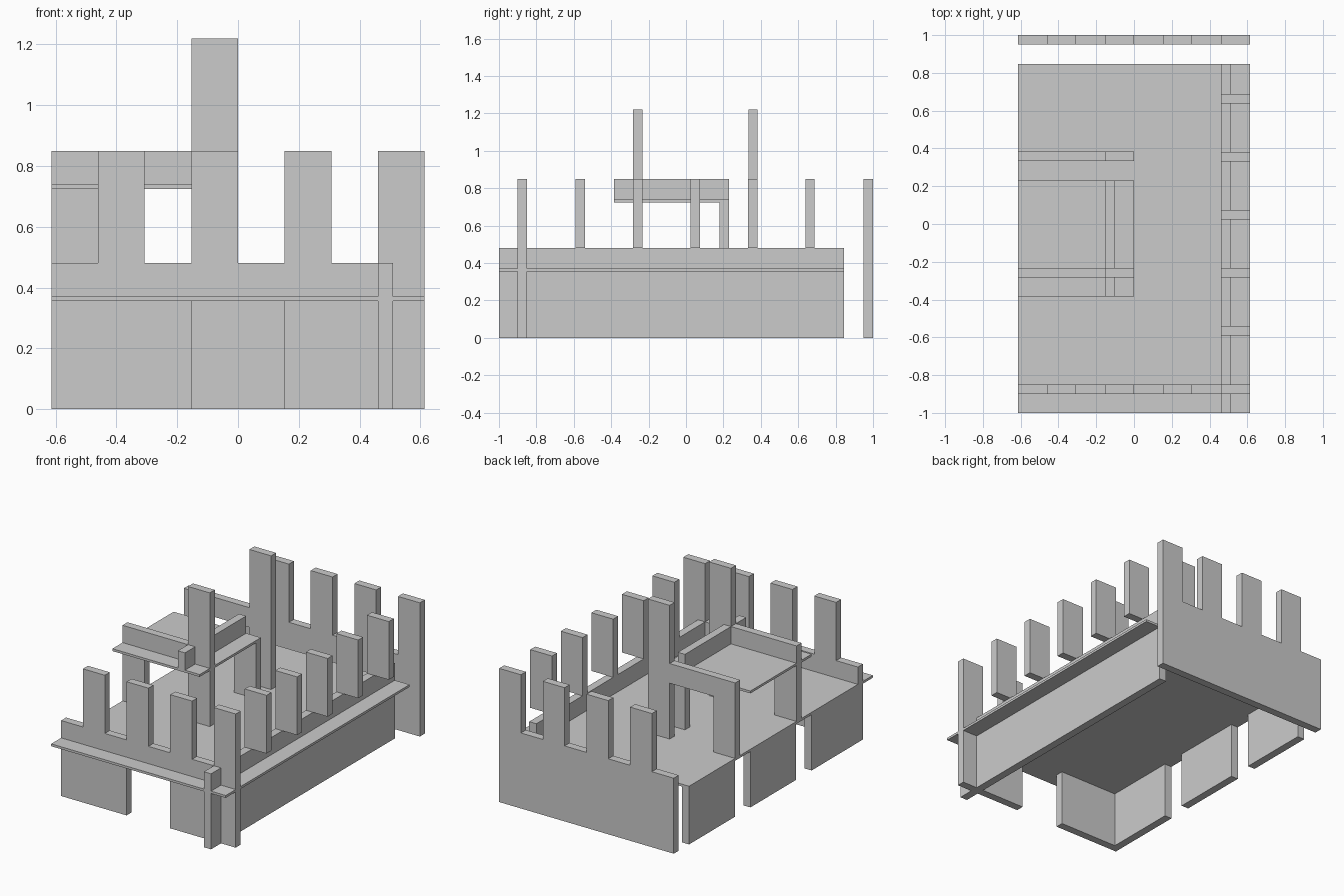
import bpy, bmesh
from mathutils import Vector

if "Cube" in bpy.data.objects:
    bpy.data.objects.remove(bpy.data.objects["Cube"])

U = 0.1535            # module width (one merlon)
W = 4 * U             # half width
T = 0.05              # panel thickness
LOW, HIGH, TALL = 0.48, 0.85, 1.22
F0, F1 = 0.355, 0.37  # main floor underside and top
D0, D1 = 0.725, 0.74  # deck underside and top


def box(name, x, y, z):
    v = [(a, b, c) for a in x for b in y for c in z]
    f = [(0, 1, 3, 2), (4, 6, 7, 5), (0, 4, 5, 1), (2, 3, 7, 6), (0, 2, 6, 4), (1, 5, 7, 3)]
    me = bpy.data.meshes.new(name)
    me.from_pydata(v, [], f)
    ob = bpy.data.objects.new(name, me)
    bpy.context.collection.objects.link(ob)
    return ob


def panel(name, profile, y):
    """Extrude an x/z outline from y to y + T."""
    bm = bmesh.new()
    face = bm.faces.new([bm.verts.new((x, y, z)) for x, z in profile])
    ext = bmesh.ops.extrude_face_region(bm, geom=[face])
    vs = [g for g in ext['geom'] if isinstance(g, bmesh.types.BMVert)]
    bmesh.ops.translate(bm, verts=vs, vec=Vector((0, T, 0)))
    bmesh.ops.recalc_face_normals(bm, faces=bm.faces)
    me = bpy.data.meshes.new(name)
    bm.to_mesh(me)
    bm.free()
    ob = bpy.data.objects.new(name, me)
    bpy.context.collection.objects.link(ob)
    return ob


# Crenellated top edge, left to right
top = [(-W, LOW)]
for k in (-3, -1, 1, 3):
    a, b = k * U, (k + 1) * U
    top += [(a, LOW), (a, HIGH), (b, HIGH)]
    if k < 3:
        top.append((b, LOW))

# End walls: the front one has a gateway below the floor
panel("back_wall", top + [(W, 0), (-W, 0)], 1 - T)
panel("front_wall", top + [(W, 0), (U, 0), (U, F0), (-U, F0), (-U, 0), (-W, 0)], -0.90)

# Main floor
box("main_floor", (-W, W), (-1, 0.846), (F0, F1))

# Right wall with cross-set merlons
box("right_wall", (3 * U, 3 * U + T), (-1, 0.846), (0, LOW))
for i in range(5):
    y = -0.59 + i * 2 * U
    box(f"right_merlon_{i + 1}", (3 * U, W), (y, y + T), (LOW, HIGH))

# Left lower wall panels with gaps between
for i, (a, b) in enumerate([(-0.85, -0.385), (-0.23, 0.23), (0.385, 0.846)]):
    box(f"left_panel_{i + 1}", (-W, -W + T), (a, b), (0, F0))

# Tower frames: leg, beam and tall post
frame = [(-W, F1), (-W, HIGH), (-U, HIGH), (-U, TALL), (0, TALL), (0, F1),
         (-U, F1), (-U, D0), (-3 * U, D0), (-3 * U, F1)]
panel("front_tower_frame", frame, -0.283)
panel("back_tower_frame", frame, 0.333)

# Raised deck, its parapet and support post
box("upper_deck", (-W, 0), (-0.385, 0.23), (D0, D1))
box("deck_parapet", (-U, -U + T), (-0.385, 0.23), (D1, HIGH))
box("deck_post", (-U, 0), (0.23 - T, 0.23), (F1, D0))
